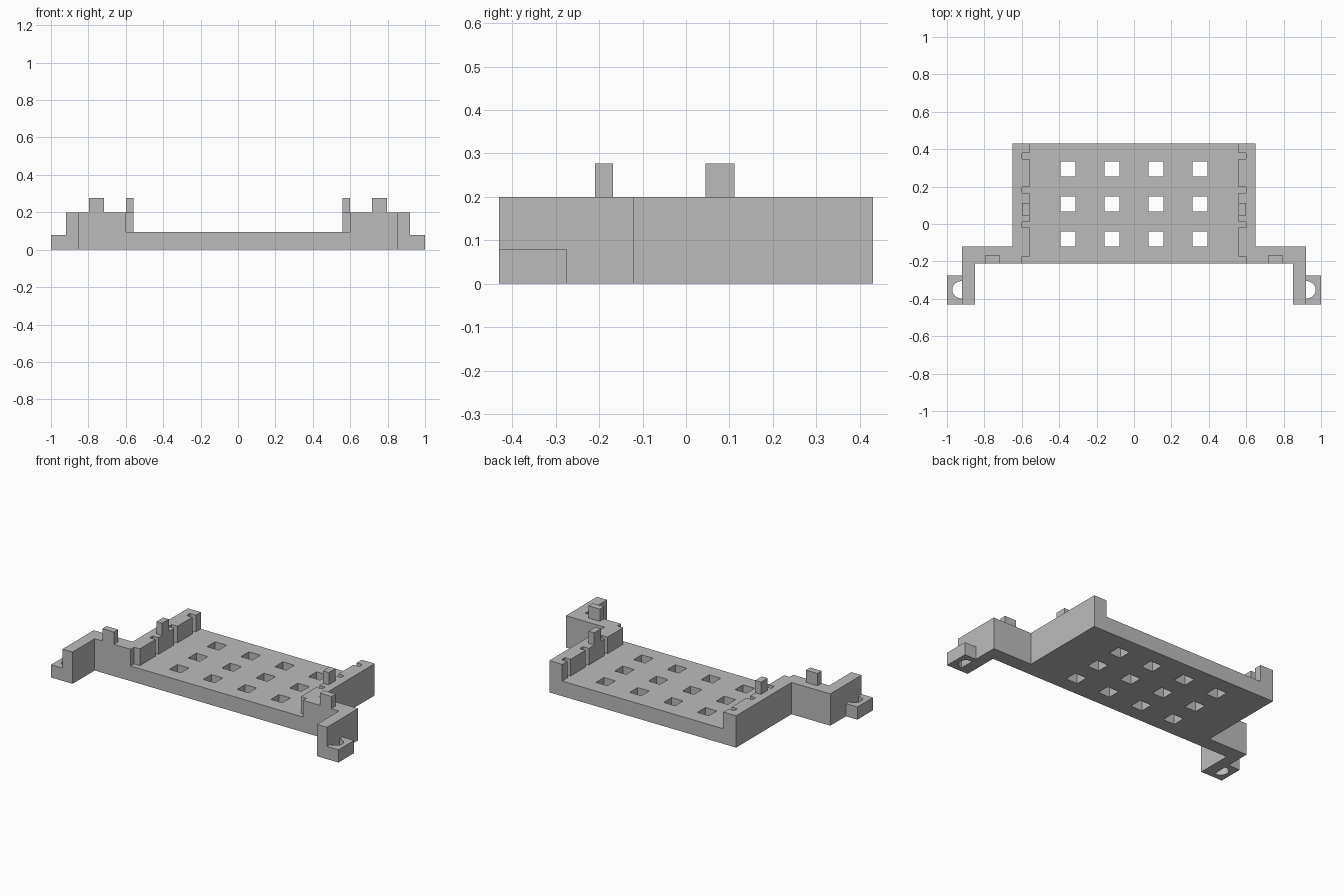
import bpy, bmesh, math

cube = bpy.data.objects.get("Cube")
if cube:
    bpy.data.objects.remove(cube, do_unlink=True)

grey = bpy.data.materials.new("plain grey")
grey.use_nodes = True
COLOUR = (0.5, 0.5, 0.5, 1)
grey.diffuse_color = COLOUR
grey.node_tree.nodes["Principled BSDF"].inputs["Base Color"].default_value = COLOUR

FRONT, BACK = -0.21, 0.43
FLOOR, WALL, POST = 0.095, 0.2, 0.277


def prism(name, outline, z0, z1):
    """Extrude a plan outline from z0 to z1."""
    bm = bmesh.new()
    face = bm.faces.new([bm.verts.new((x, y, z0)) for x, y in outline])
    grown = bmesh.ops.extrude_face_region(bm, geom=[face])["geom"]
    for v in grown:
        if isinstance(v, bmesh.types.BMVert):
            v.co.z = z1
    bmesh.ops.recalc_face_normals(bm, faces=bm.faces)
    mesh = bpy.data.meshes.new(name)
    bm.to_mesh(mesh)
    bm.free()
    mesh.materials.append(grey)
    ob = bpy.data.objects.new(name, mesh)
    bpy.context.collection.objects.link(ob)
    return ob


def rect(x0, x1, y0, y1):
    return [(x0, y0), (x1, y0), (x1, y1), (x0, y1)]


def pair(name, outline, z0, z1):
    """Make the part on both sides."""
    for side, s in (("left", 1), ("right", -1)):
        prism(f"{side}_{name}", [(s * x, y) for x, y in outline], z0, z1)


# Tray floor: strips between the rows of square holes, welded into one plate
def perforated_tray():
    h = 0.04
    xs = [-0.6] + [c + d for c in (-0.353, -0.118, 0.118, 0.353) for d in (-h, h)] + [0.6]
    ys = [FRONT] + [c + d for c in (-0.08, 0.107, 0.294) for d in (-h, h)] + [BACK]
    bm = bmesh.new()
    grid = [[bm.verts.new((x, y, 0)) for y in ys] for x in xs]
    for i in range(len(xs) - 1):
        for j in range(len(ys) - 1):
            if i % 2 and j % 2:
                continue
            bm.faces.new((grid[i][j], grid[i + 1][j], grid[i + 1][j + 1], grid[i][j + 1]))
    grown = bmesh.ops.extrude_face_region(bm, geom=bm.faces[:])["geom"]
    for v in grown:
        if isinstance(v, bmesh.types.BMVert):
            v.co.z = FLOOR
    bmesh.ops.recalc_face_normals(bm, faces=bm.faces)
    mesh = bpy.data.meshes.new("perforated_tray")
    bm.to_mesh(mesh)
    bm.free()
    mesh.materials.append(grey)
    bpy.context.collection.objects.link(bpy.data.objects.new("perforated_tray", mesh))


perforated_tray()

# Side wall, arm and leg as one bent outline
pair("wall_and_arm", [(0.6, BACK), (0.65, BACK), (0.65, -0.12), (0.92, -0.12),
                      (0.92, -0.43), (0.85, -0.43), (0.85, FRONT), (0.6, FRONT)], 0, WALL)

# Inner wall ribs with narrow slots between them
ribs = [(0.38, BACK), (0.198, 0.347), (0.01, 0.166), (-0.175, -0.02)]
for n, (y0, y1) in enumerate(ribs, 1):
    pair(f"wall_rib_{n}", rect(0.56, 0.6, y0, y1), FLOOR, WALL)

# Upright posts on the walls and arms
pair("wall_post", rect(0.56, 0.6, 0.045, 0.112), WALL, POST)
pair("arm_post", rect(0.717, 0.797, FRONT, -0.168), WALL, POST)

# Mounting feet with a half-round screw opening beside the leg
cy, r = -0.352, 0.047
arc = [(0.92 + 1.1 * r * math.cos(a), cy + r * math.sin(a))
       for a in (math.pi * (0.5 - k / 16) for k in range(17))]
pair("mounting_foot", [(0.92, -0.43), (1, -0.43), (1, -0.275), (0.92, -0.275)] + arc, 0, 0.08)
